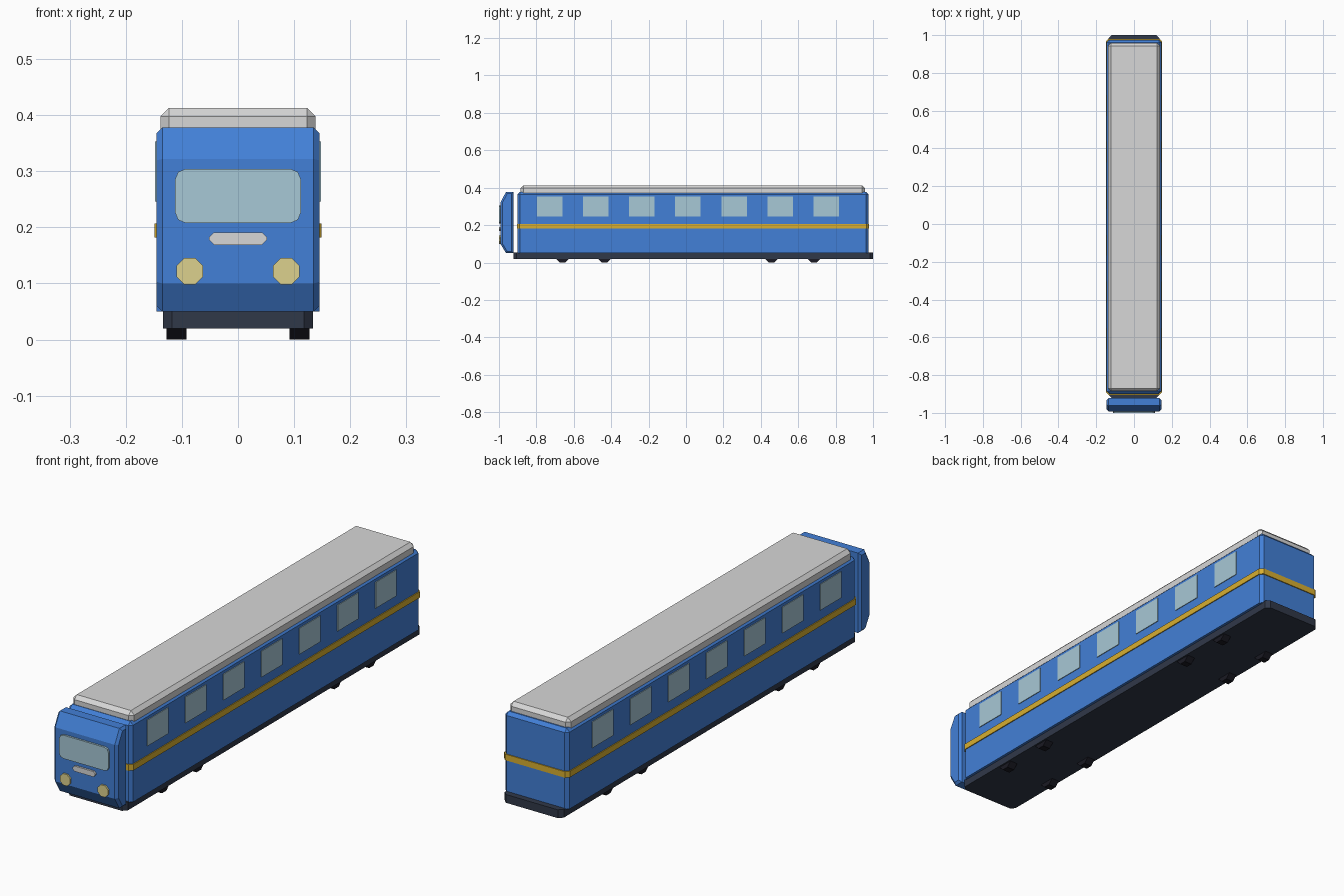
import bpy, bmesh, math

if "Cube" in bpy.data.objects:
    bpy.data.objects.remove(bpy.data.objects["Cube"])


def material(name, r, g, b):
    m = bpy.data.materials.new(name)
    m.diffuse_color = (r, g, b, 1)
    m.use_nodes = True
    m.node_tree.nodes["Principled BSDF"].inputs["Base Color"].default_value = m.diffuse_color
    return m


BLUE = material("body blue", 0.055, 0.215, 0.68)
GREY = material("roof grey", 0.68, 0.68, 0.68)
YELLOW = material("stripe yellow", 0.69, 0.43, 0.03)
GLASS = material("window glass", 0.39, 0.58, 0.67)
LAMP = material("lamp cream", 0.72, 0.64, 0.27)
CHASSIS = material("chassis slate", 0.030, 0.040, 0.066)
WHEEL = material("wheel black", 0.010, 0.010, 0.017)


def finish(name, bm, mat):
    bmesh.ops.recalc_face_normals(bm, faces=bm.faces)
    me = bpy.data.meshes.new(name)
    bm.to_mesh(me)
    bm.free()
    me.materials.append(mat)
    ob = bpy.data.objects.new(name, me)
    bpy.context.collection.objects.link(ob)
    return ob


def bevel(bm, edges, width, segments=1):
    bmesh.ops.bevel(bm, geom=list(edges), offset=width, segments=segments,
                    affect='EDGES', profile=0.5, clamp_overlap=True)


def along(edge, axis):
    d = edge.verts[0].co - edge.verts[1].co
    return abs(d[axis]) > 0.999 * d.length


def box(name, lo, hi, mat, width=0.0, pick=None, segments=1):
    """Box from corner to corner; pick chooses which edges get bevelled."""
    bm = bmesh.new()
    bmesh.ops.create_cube(bm, size=1)
    for v in bm.verts:
        v.co = [lo[i] + (v.co[i] + 0.5) * (hi[i] - lo[i]) for i in range(3)]
    if width:
        bevel(bm, [e for e in bm.edges if pick is None or pick(e)], width, segments)
    return finish(name, bm, mat)


def prism(name, pts, place, sweep, mat, cap_bevel=0.0):
    """Extrude a 2D outline; place maps (a, b) to 3D, sweep is the extrusion."""
    bm = bmesh.new()
    face = bm.faces.new([bm.verts.new(place(a, b)) for a, b in pts])
    new = bmesh.ops.extrude_face_region(bm, geom=[face])["geom"]
    top = [g for g in new if isinstance(g, bmesh.types.BMVert)]
    bmesh.ops.translate(bm, vec=sweep, verts=top)
    if cap_bevel:
        bevel(bm, [e for e in bm.edges if not along(e, 0)], cap_bevel)
    return finish(name, bm, mat)


def octagon(ca, cb, apothem):
    r = apothem / math.cos(math.pi / 8)
    return [(ca + r * math.cos((k + 0.5) * math.pi / 4),
             cb + r * math.sin((k + 0.5) * math.pi / 4)) for k in range(8)]


def vertical(e):
    return along(e, 2)


def not_bottom(limit):
    return lambda e: any(v.co.z > limit for v in e.verts)


# Chassis, carriage body, stripe band and roof
box("chassis", (-0.134, -0.922, 0.02), (0.134, 1.0, 0.054), CHASSIS, 0.016, vertical)
box("carriage_body", (-0.145, -0.90, 0.05), (0.145, 0.975, 0.378), BLUE, 0.013, not_bottom(0.2))
box("stripe_band", (-0.149, -0.904, 0.182), (0.149, 0.979, 0.207), YELLOW, 0.013, vertical)
box("roof", (-0.138, -0.885, 0.37), (0.138, 0.957, 0.413), GREY, 0.015, not_bottom(0.4))

# Front cab plate: sloped side profile swept across the width
profile = [(-0.922, 0.05), (-0.922, 0.378), (-0.962, 0.378),
           (-0.992, 0.322), (-0.992, 0.10), (-0.962, 0.05)]
prism("cab_front", profile, lambda y, z: (-0.145, y, z), (0.29, 0, 0), BLUE, 0.010)

# Cab details: thin plates on the flat front
FRONT = (-1.0, -0.991)
box("windshield", (-0.112, FRONT[0], 0.208), (0.112, FRONT[1], 0.304), GLASS,
    0.018, lambda e: along(e, 1), 2)
box("front_bar", (-0.052, FRONT[0], 0.169), (0.052, FRONT[1], 0.191), GREY,
    0.009, lambda e: along(e, 1))
for side, label in ((-1, "left"), (1, "right")):
    prism(label + "_headlight", octagon(side * 0.086, 0.122, 0.0235),
          lambda x, z: (x, FRONT[0] + 0.001, z), (0, 0.008, 0), LAMP)

    # Seven side windows
    for i in range(7):
        y = -0.729 + i * 0.2465
        xs = sorted((side * 0.143, side * 0.148))
        box(f"{label}_window_{i + 1}", (xs[0], y - 0.068, 0.246),
            (xs[1], y + 0.068, 0.353), GLASS)

    # Four wheels, mostly hidden by the chassis
    for i, y in enumerate((-0.66, -0.435, 0.457, 0.684)):
        prism(f"{label}_wheel_{i + 1}", octagon(y, 0.035, 0.035),
              lambda a, z: (side * 0.1095 - 0.0175, a, z), (0.035, 0, 0), WHEEL)
